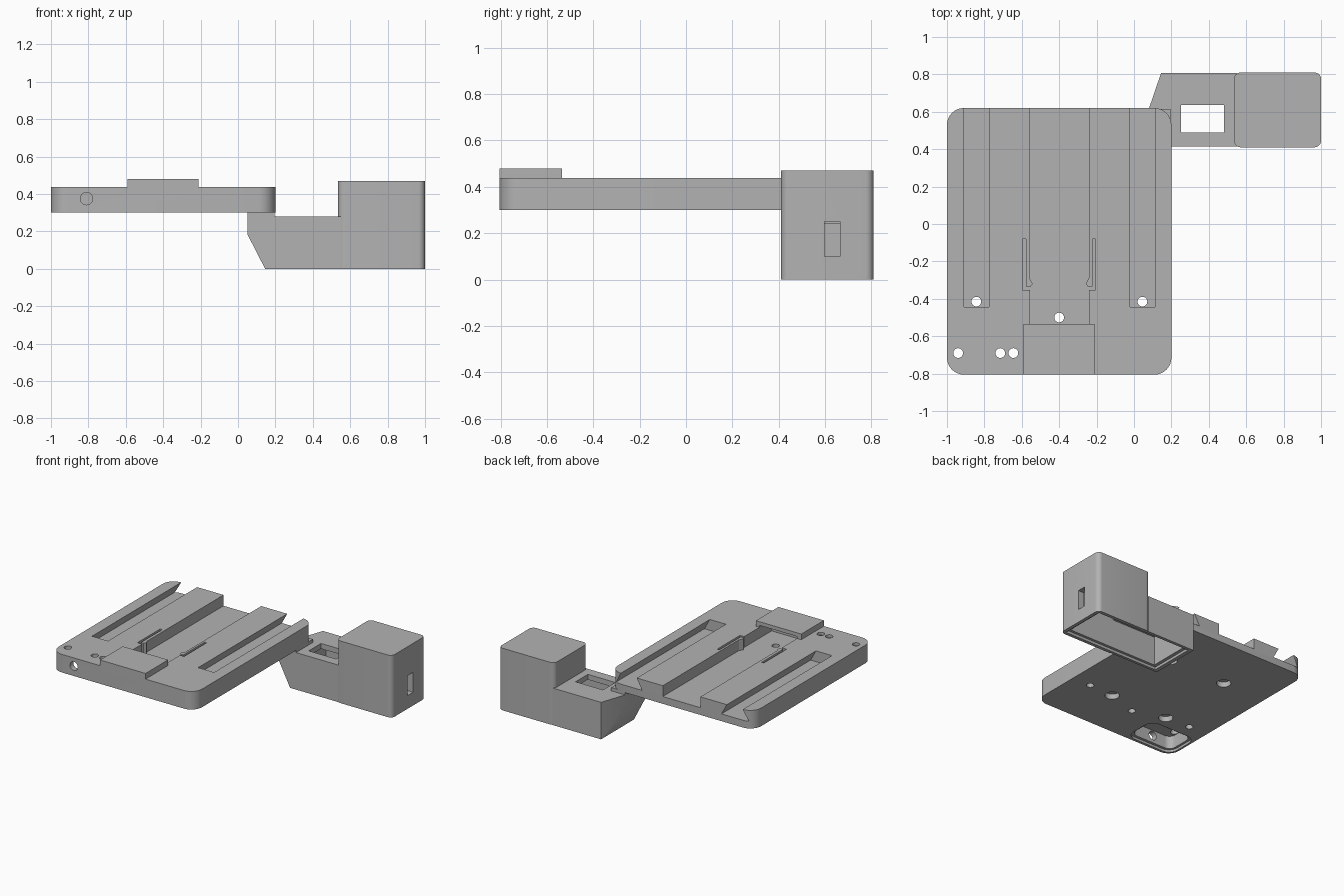
import bpy, bmesh, math
from mathutils import Vector

old = bpy.data.objects.get("Cube")
if old:
    bpy.data.objects.remove(old, do_unlink=True)

GREY = (0.45, 0.45, 0.45, 1)
grey = bpy.data.materials.new("plain_grey")
grey.use_nodes = True
grey.diffuse_color = GREY
grey.node_tree.nodes["Principled BSDF"].inputs["Base Color"].default_value = GREY


def add_object(name, bm):
    bmesh.ops.recalc_face_normals(bm, faces=bm.faces)
    mesh = bpy.data.meshes.new(name)
    bm.to_mesh(mesh)
    bm.free()
    mesh.materials.append(grey)
    obj = bpy.data.objects.new(name, mesh)
    bpy.context.collection.objects.link(obj)
    return obj


def prism(name, outline, lo, hi, axis="z"):
    """Extrude an outline along z (points are x, y) or along y (points are x, z)."""
    bm = bmesh.new()
    place = (lambda a, b: (a, b, lo)) if axis == "z" else (lambda a, b: (a, lo, b))
    face = bm.faces.new([bm.verts.new(place(a, b)) for a, b in outline])
    verts = [g for g in bmesh.ops.extrude_face_region(bm, geom=[face])["geom"]
             if isinstance(g, bmesh.types.BMVert)]
    step = Vector((0, 0, hi - lo)) if axis == "z" else Vector((0, hi - lo, 0))
    bmesh.ops.translate(bm, verts=verts, vec=step)
    return add_object(name, bm)


def rect(x0, x1, y0, y1, r=0.0, steps=8):
    if not r:
        return [(x0, y0), (x1, y0), (x1, y1), (x0, y1)]
    centres = [(x1 - r, y1 - r), (x0 + r, y1 - r), (x0 + r, y0 + r), (x1 - r, y0 + r)]
    pts = []
    for q, (cx, cy) in enumerate(centres):
        for i in range(steps + 1):
            a = math.pi / 2 * (q + i / steps)
            pts.append((cx + r * math.cos(a), cy + r * math.sin(a)))
    return pts


def circle(cx, cy, r, n=24):
    return [(cx + r * math.cos(2 * math.pi * i / n),
             cy + r * math.sin(2 * math.pi * i / n)) for i in range(n)]


def box(x0, x1, y0, y1, z0, z1):
    return prism("helper_box", rect(x0, x1, y0, y1), z0, z1)


def combine(obj, tools, operation="DIFFERENCE"):
    """Apply boolean tools, then remove them."""
    for tool in tools:
        mod = obj.modifiers.new("cut", "BOOLEAN")
        mod.operation, mod.solver, mod.object = operation, "EXACT", tool
        bpy.context.view_layer.update()
        graph = bpy.context.evaluated_depsgraph_get()
        mesh = bpy.data.meshes.new_from_object(obj.evaluated_get(graph))
        obj.modifiers.clear()
        obj.data = mesh
        bpy.data.objects.remove(tool, do_unlink=True)


def finish(obj):
    obj.data.shade_smooth()
    obj.data.set_sharp_from_angle(angle=math.radians(30))


BOTTOM, TOP, FLOOR = 0.30, 0.437, 0.355
MID = -0.4   # centre line of the plate

# Base plate with raised front pad
plate = prism("base_plate", rect(-1, 0.2, -0.805, 0.62, 0.09), BOTTOM, TOP)
combine(plate, [box(-0.59, -0.21, -0.805, -0.535, 0.4, 0.48)], "UNION")

cuts = []
# Dovetail side grooves, open at the back
for cx in (-0.843, 0.045):
    w, u = 0.067, 0.045
    profile = [(cx - w - u, FLOOR), (cx + w + u, FLOOR), (cx + w, TOP),
               (cx + w, 0.6), (cx - w, 0.6), (cx - w, TOP)]
    cuts.append(prism("helper_groove", profile, -0.445, 0.7, "y"))
# Central channel, continuing beneath the pad
cuts.append(box(-0.555, -0.24, -0.535, 0.7, FLOOR, 0.6))
cuts.append(box(-0.555, -0.24, -0.68, -0.5, FLOOR, 0.452))
# Slits that free the spring arms
for s in (-1, 1):
    xs = lambda a, b: sorted((MID + s * a, MID + s * b))
    cuts.append(box(*xs(0.177, 0.195), -0.35, -0.08, FLOOR, 0.6))
    cuts.append(box(*xs(0.15, 0.195), -0.352, -0.335, FLOOR, 0.6))
# Screw holes through the plate
for x, y in ((-0.843, -0.415), (0.045, -0.415), (MID, -0.5)):
    cuts.append(prism("helper_hole", circle(x, y, 0.026), 0.2, 0.6))
for x in (-0.94, -0.715, -0.645):
    cuts.append(prism("helper_hole", circle(x, -0.69, 0.026), 0.2, 0.6))
# Blind round recesses underneath
for x in (-0.64, -0.16):
    for y in (-0.425, 0.195):
        cuts.append(prism("helper_recess", circle(x, y, 0.05), 0.2, 0.34))
# Stepped pocket underneath the front corner, with a front cable hole
cuts.append(prism("helper_ledge", rect(-0.985, -0.595, -0.785, -0.52, 0.07), 0.2, 0.318))
cuts.append(prism("helper_pocket", rect(-0.968, -0.617, -0.765, -0.545, 0.05), 0.2, 0.415))
cuts.append(prism("helper_hole", circle(-0.81, 0.375, 0.033), -0.9, -0.7, "y"))
combine(plate, cuts)
finish(plate)

# Catches on the spring arms
for s, side in ((-1, "right"), (1, "left")):
    catch = [(MID + s * 0.165, -0.337), (MID + s * 0.155, -0.337),
             (MID + s * 0.142, -0.32), (MID + s * 0.158, -0.29), (MID + s * 0.165, -0.29)]
    finish(prism(side + "_catch", catch, FLOOR, TOP))

# Support arm: hull with a tapered free end
bm = bmesh.new()
for x, y, z in ((0.145, 0.415, 0), (0.145, 0.808, 0), (0.145, 0.808, 0.28),
                (0.05, 0.53, 0.28), (0.05, 0.415, 0.28), (0.05, 0.53, 0.185),
                (0.05, 0.415, 0.185), (0.55, 0.415, 0), (0.55, 0.808, 0),
                (0.55, 0.415, 0.28), (0.55, 0.808, 0.28)):
    bm.verts.new((x, y, z))
bmesh.ops.convex_hull(bm, input=bm.verts)
bmesh.ops.dissolve_limit(bm, angle_limit=0.01, verts=bm.verts, edges=bm.edges)
arm = add_object("support_arm", bm)

# Tall housing block
housing = prism("housing", rect(0.535, 1, 0.41, 0.81, 0.035), 0, 0.47)


def lower_cavity():
    return [box(0.175, 0.975, 0.435, 0.785, -0.1, 0.02),
            box(0.2, 0.95, 0.455, 0.765, -0.1, 0.24)]


# Hollow both from below, open the arm window and the side slot
combine(arm, lower_cavity() + [box(0.25, 0.48, 0.488, 0.635, -0.1, 0.5)])
combine(housing, lower_cavity() + [box(0.57, 0.95, 0.455, 0.765, -0.1, 0.43),
                                   box(0.9, 1.1, 0.597, 0.665, 0.1, 0.25)])
finish(arm)
finish(housing)

# Joint between arm and plate
joint = [(0.05, 0.415), (0.195, 0.415), (0.195, 0.615), (0.08, 0.615), (0.05, 0.53)]
finish(prism("arm_joint", joint, 0.27, 0.305))
